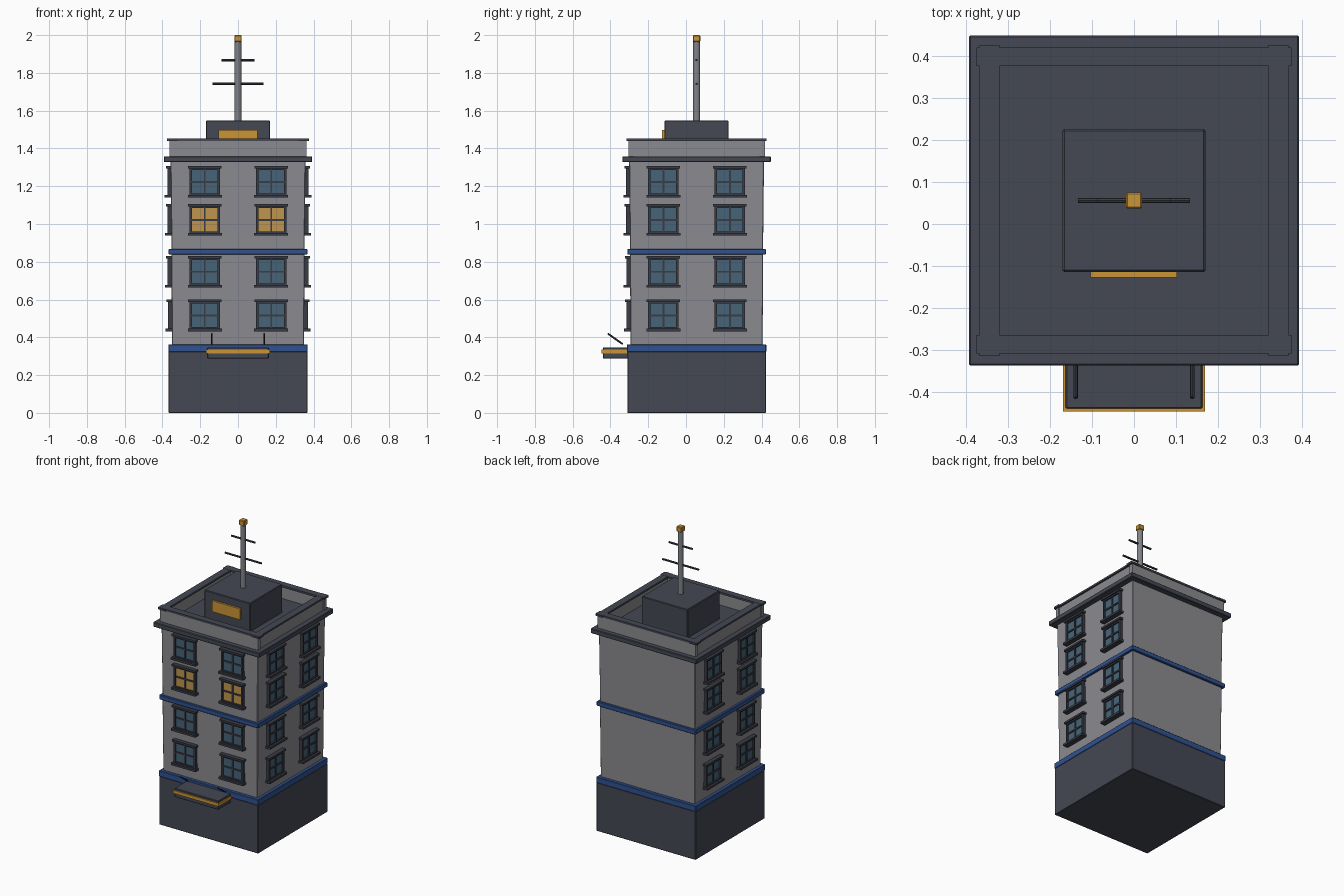
import bpy
import bmesh
from math import pi
from mathutils import Matrix, Vector

cube = bpy.data.objects.get("Cube")
if cube:
    bpy.data.objects.remove(cube)


def material(name, r, g, b):
    m = bpy.data.materials.new(name)
    m.use_nodes = True
    m.diffuse_color = (r, g, b, 1)
    m.node_tree.nodes["Principled BSDF"].inputs["Base Color"].default_value = (r, g, b, 1)
    return m


SLATE = material("slate", 0.058, 0.064, 0.087)
WALL = material("wall_grey", 0.26, 0.26, 0.28)
BLUE = material("band_blue", 0.03, 0.085, 0.28)
GOLD = material("gold", 0.6, 0.3, 0.035)
GLASS = material("glass_blue", 0.062, 0.127, 0.185)
LIT = material("lit_glass", 0.53, 0.3, 0.075)
FRAME = material("frame_dark", 0.042, 0.046, 0.062)
METAL = material("mast_metal", 0.22, 0.23, 0.25)

CY = 0.056  # depth centre of the tower


def add_box(bm, x, y, z, mat=0):
    """Box from three (low, high) ranges."""
    size = Vector((x[1] - x[0], y[1] - y[0], z[1] - z[0]))
    mid = Vector((sum(x), sum(y), sum(z))) / 2
    made = bmesh.ops.create_cube(bm, size=1, matrix=Matrix.Translation(mid) @ Matrix.Diagonal(size).to_4x4())
    for f in {f for v in made["verts"] for f in v.link_faces}:
        f.material_index = mat


def finish(name, bm, mats, bevel=0):
    mesh = bpy.data.meshes.new(name)
    bm.to_mesh(mesh)
    bm.free()
    ob = bpy.data.objects.new(name, mesh)
    bpy.context.collection.objects.link(ob)
    for m in mats:
        mesh.materials.append(m)
    if bevel:
        mod = ob.modifiers.new("edge_bevel", 'BEVEL')
        mod.width = bevel
        mod.segments = 1


def box(name, x, y, z, mat, bevel=0):
    bm = bmesh.new()
    add_box(bm, x, y, z)
    finish(name, bm, [mat], bevel)


def block(name, half, z, mat, bevel=0.003, top=None):
    """Square storey around the tower axis, optionally flared at the top."""
    bm = bmesh.new()
    add_box(bm, (-half, half), (-half, half), z)
    for v in bm.verts:
        if top and v.co.z > sum(z) / 2:
            v.co.x *= top / half
            v.co.y *= top / half
        v.co.y += CY
    finish(name, bm, [mat], bevel)


def rod(name, a, b, radius, mat, sides=8):
    a, b = Vector(a), Vector(b)
    d = b - a
    bm = bmesh.new()
    turn = Matrix.Translation((a + b) / 2) @ d.to_track_quat('Z', 'Y').to_matrix().to_4x4()
    bmesh.ops.create_cone(bm, cap_ends=True, segments=sides, radius1=radius,
                          radius2=radius, depth=d.length, matrix=turn)
    finish(name, bm, [mat])


# Stacked storeys and bands
block("base", 0.367, (0, 0.325), SLATE)
block("lower_band", 0.369, (0.323, 0.362), BLUE)
block("lower_walls", 0.349, (0.36, 0.842), WALL, top=0.353)
block("middle_band", 0.367, (0.838, 0.868), BLUE)
block("upper_walls", 0.352, (0.865, 1.33), WALL, top=0.357)
block("cornice", 0.393, (1.327, 1.358), SLATE)

# Parapet walls with overlapping coping strips
for s, side in ((-1, "front"), (1, "back")):
    y = sorted((CY + s * 0.334, CY + s * 0.361))
    box(side + "_parapet", (-0.363, 0.363), y, (1.355, 1.442), WALL)
    y = sorted((CY + s * 0.32, CY + s * 0.365))
    box(side + "_coping", (-0.375, 0.375), y, (1.44, 1.453), SLATE)
for s, side in ((-1, "right"), (1, "left")):
    x = sorted((s * 0.33, s * 0.357))
    box(side + "_parapet", x, (CY - 0.334, CY + 0.334), (1.355, 1.442), WALL)
    x = sorted((s * 0.32, s * 0.368))
    box(side + "_coping", x, (CY - 0.37, CY + 0.37), (1.44, 1.452), SLATE)

# Rooftop hut with sign plate
block("roof_hut", 0.17, (1.355, 1.548), SLATE, 0.004)
box("roof_sign", (-0.104, 0.102), (-0.127, -0.11), (1.425, 1.498), GOLD)

# Aerial
rod("mast", (0, CY, 1.545), (0, CY, 1.967), 0.018, METAL, 12)
block("mast_cap", 0.0195, (1.964, 2.0), GOLD, 0.004)
for z, half in ((1.742, 0.134), (1.868, 0.087)):
    rod("aerial_bar", (-half, CY, z), (half, CY, z), 0.0065, FRAME)

# Entrance canopy with gold trim and stays
box("canopy", (-0.163, 0.163), (-0.44, -0.305), (0.288, 0.347), SLATE, 0.003)
box("canopy_trim", (-0.169, 0.169), (-0.447, -0.312), (0.314, 0.335), GOLD)
for s in (-1, 1):
    rod("canopy_stay", (s * 0.139, -0.335, 0.364), (s * 0.139, -0.414, 0.42), 0.005, FRAME)


def window(name, turn, u, z, wall, glass):
    """Window facing -y at offset u, then turned around the tower axis."""
    bm = bmesh.new()

    def part(x0, x1, z0, z1, out, mat=0):
        add_box(bm, (u + x0, u + x1), (-wall - out, -wall + 0.01), (z + z0, z + z1), mat)

    part(-0.076, 0.076, -0.075, 0.075, 0.01, 1)       # pane
    for s in (-1, 1):
        part(*sorted((s * 0.068, s * 0.08)), -0.078, 0.078, 0.02)
    part(-0.08, 0.08, 0.062, 0.074, 0.02)             # top rail
    part(-0.08, 0.08, -0.074, -0.062, 0.02)           # bottom rail
    part(-0.005, 0.005, -0.07, 0.07, 0.016)           # glazing bars
    part(-0.07, 0.07, -0.005, 0.005, 0.016)
    part(-0.088, 0.088, 0.071, 0.084, 0.028)          # lintel
    part(-0.09, 0.09, -0.084, -0.07, 0.034)           # sill
    bm.transform(Matrix.Translation((0, CY, 0)) @ Matrix.Rotation(turn, 4, 'Z'))
    finish(name, bm, [FRAME, glass])


# Windows on the front and both sides; the back stays blank
for side, turn in (("front", 0), ("left", pi / 2), ("right", -pi / 2)):
    for row, z in enumerate((0.516, 0.747, 1.022, 1.223)):
        for u in (-0.176, 0.176):
            lit = side == "front" and row == 2
            window(side + "_window", turn, u, z, 0.351 + 0.001 * row, LIT if lit else GLASS)
